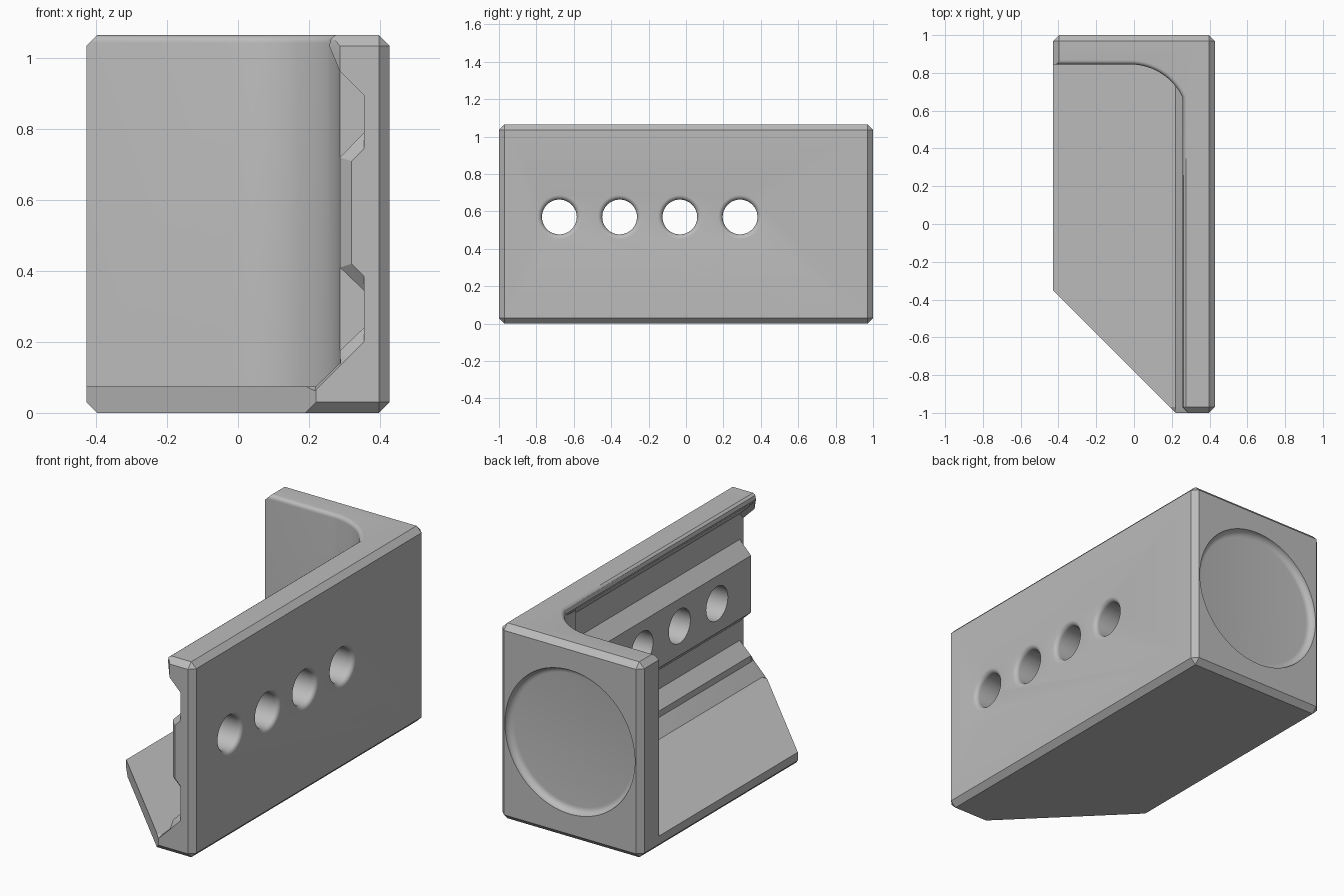
import bpy, bmesh, math

cube = bpy.data.objects.get("Cube")
if cube:
    bpy.data.objects.remove(cube, do_unlink=True)

grey = bpy.data.materials.new("plain grey")
grey.use_nodes = True
COLOUR = (0.5, 0.5, 0.5, 1)
grey.diffuse_color = COLOUR
grey.node_tree.nodes["Principled BSDF"].inputs["Base Color"].default_value = COLOUR

W, L, H, C = 0.4275, 1.0, 1.065, 0.03   # half width, half length, height, chamfer


def loft(name, rings):
    """Closed solid through rings of equal point count."""
    bm = bmesh.new()
    loops = [[bm.verts.new(p) for p in ring] for ring in rings]
    n = len(loops[0])
    for a, b in zip(loops, loops[1:]):
        for i in range(n):
            j = (i + 1) % n
            bm.faces.new((a[i], a[j], b[j], b[i]))
    bm.faces.new(loops[0][::-1])
    bm.faces.new(loops[-1])
    bmesh.ops.recalc_face_normals(bm, faces=bm.faces)
    mesh = bpy.data.meshes.new(name)
    bm.to_mesh(mesh)
    bm.free()
    mesh.materials.append(grey)
    obj = bpy.data.objects.new(name, mesh)
    bpy.context.collection.objects.link(obj)
    return obj


def bake(obj):
    deps = bpy.context.evaluated_depsgraph_get()
    mesh = bpy.data.meshes.new_from_object(obj.evaluated_get(deps))
    obj.modifiers.clear()
    obj.data = mesh


def boolean(obj, cutter, operation="DIFFERENCE"):
    cutter.hide_render = True
    mod = obj.modifiers.new("cut", "BOOLEAN")
    mod.operation, mod.object, mod.solver = operation, cutter, "EXACT"
    bake(obj)
    bpy.data.objects.remove(cutter, do_unlink=True)


def lathe(name, profile, place, steps=64):
    """Solid of revolution; place maps (radial a, radial b, along) to a point."""
    turns = [2 * math.pi * i / steps for i in range(steps)]
    return loft(name, [[place(r * math.cos(t), r * math.sin(t), d) for t in turns]
                       for d, r in profile])


# Chamfered outer block
block = loft("corner_bracket", [[(x, y, z) for x, y in
             ((-W, -L), (W, -L), (W, L), (-W, L))] for z in (0, H)])
bevel = block.modifiers.new("chamfer", "BEVEL")
bevel.width, bevel.segments = C, 1
bake(block)

# Inner wall section: floor lip, groove, raised rib, groove, rounded top lip
inner = [(-1, .075), (.22, .075), (.287, .14), (.287, .175), (.355, .24),
         (.355, .345), (.287, .41), (.287, .72), (.355, .79), (.355, .93),
         (.265, 1.02), (.257, 1.035), (.262, 1.055), (.275, H), (.275, 2), (-1, 2)]
# The same section with its ribs eased back at the open end
ended = [(-1, .06), (.215, .06), (.29, .135), (.315, .16), (.355, .2),
         (.355, .385), (.32, .42), (.32, .71), (.355, .745), (.355, .895),
         (.287, .963), (.287, 1.035), (.287, 1.045), (.287, H), (.287, 2), (-1, 2)]
cavity = loft("cavity_cutter", [[(x, y, z) for x, z in section] for y, section in
              ((-1.2, ended), (-L, ended), (-L + C, inner), (1.5, inner))])


# Plan outline of the cavity: filleted back corner, rounded over at the top
def outline(z, d):
    r = .307 + d
    arc = [(-.02 + r * math.cos(a), .538 + r * math.sin(a), z)
           for a in (math.pi / 2 * i / 20 for i in range(21))]
    return ([(-1.5, -2, z), (.6, -2, z), (.6, .538, z)] + arc
            + [(-1.5, .845 + d, z)])


R = .022
steps = [math.pi / 2 * i / 6 for i in range(7)]
plan = loft("plan_cutter", [outline(-1, 0)]
            + [outline(H - R + R * math.sin(a), R * (1 - math.cos(a))) for a in steps]
            + [outline(3, R)])
boolean(cavity, plan, "INTERSECT")
boolean(block, cavity)

# Diagonal cut across the floor
boolean(block, loft("diagonal_cutter", [[(x, y, z) for x, y in
        ((-1.28, .5), (-1.28, -2), (1.22, -2))] for z in (-1, 2)]))

# Four bolt holes with rounded outer rims
rim = [(W - .025 + .025 * math.sin(a), .093 + .025 * (1 - math.cos(a))) for a in steps]
for k in range(4):
    y = -.677 + .322 * k
    boolean(block, lathe("hole_cutter", [(.1, .093)] + rim + [(W + .1, .118)],
                         lambda a, b, d: (d, y + a, .57 + b), 48))

# Round recess in the back, with a filleted floor
dish = [(L - .035 * math.sin(a), .357 + .035 * math.cos(a)) for a in steps]
boolean(block, lathe("recess_cutter", [(L + .1, .392)] + dish,
                     lambda a, b, d: (a, d, .5325 + b), 96))

bpy.ops.object.select_all(action="DESELECT")
block.select_set(True)
bpy.context.view_layer.objects.active = block
bpy.ops.object.shade_smooth_by_angle(angle=math.radians(25))
